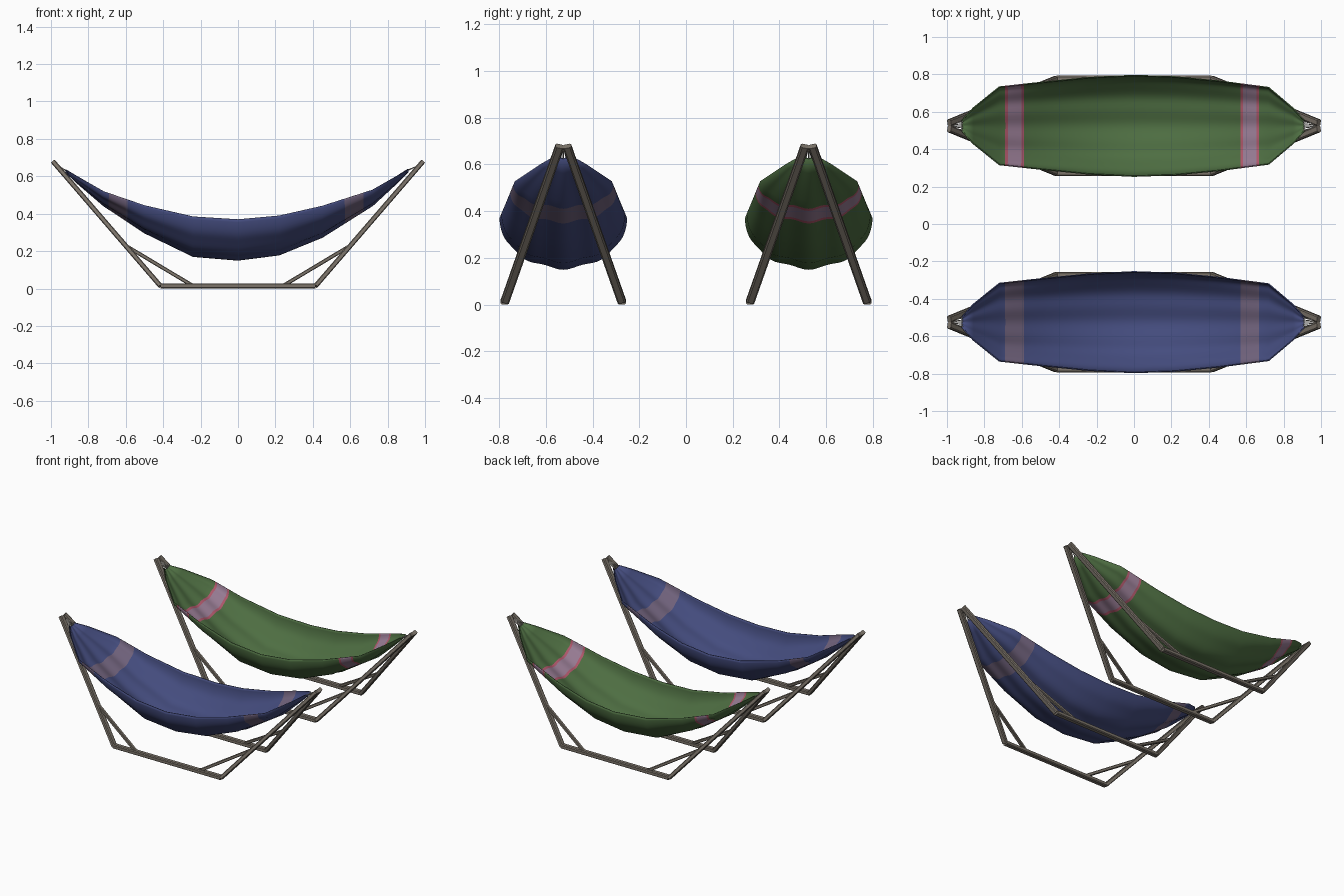
import bpy, bmesh, math
from mathutils import Vector

if "Cube" in bpy.data.objects:
    bpy.data.objects.remove(bpy.data.objects["Cube"])


def srgb(r, g, b):
    def f(c):
        c /= 255
        return c / 12.92 if c <= 0.04045 else ((c + 0.055) / 1.055) ** 2.4
    return (f(r), f(g), f(b), 1)


def material(name, rgb):
    m = bpy.data.materials.new(name)
    m.diffuse_color = srgb(*rgb)
    m.use_nodes = True
    m.node_tree.nodes["Principled BSDF"].inputs["Base Color"].default_value = m.diffuse_color
    return m


metal = material("warm grey metal", (124, 116, 106))
cord = material("pale cord", (190, 186, 178))
green = material("green cloth", (78, 110, 66))
blue = material("blue cloth", (68, 76, 126))
pink = material("pink stripe edge", (176, 88, 108))
mauve = material("mauve stripe", (152, 124, 148))
dusk = material("dusky mauve stripe", (112, 98, 124))


def finish(bm, name, mats, smooth=None):
    bmesh.ops.recalc_face_normals(bm, faces=bm.faces)
    me = bpy.data.meshes.new(name)
    bm.to_mesh(me)
    bm.free()
    ob = bpy.data.objects.new(name, me)
    bpy.context.collection.objects.link(ob)
    for m in mats:
        me.materials.append(m)
    if smooth:
        bpy.ops.object.select_all(action='DESELECT')
        ob.select_set(True)
        bpy.context.view_layer.objects.active = ob
        bpy.ops.object.shade_smooth_by_angle(angle=math.radians(smooth))
    return ob


def bar(bm, a, b, w, h, sides=8):
    """Straight tube from a to b with a rounded flat section (half sizes w, h)."""
    a, b = Vector(a), Vector(b)
    d = (b - a).normalized()
    ref = Vector((0, 1, 0)) if abs(d.y) < 0.9 else Vector((1, 0, 0))
    u = (ref - d * ref.dot(d)).normalized()
    v = d.cross(u)
    if sides == 8:
        c = 0.65
        sec = [(1, c), (c, 1), (-c, 1), (-1, c), (-1, -c), (-c, -1), (c, -1), (1, -c)]
    else:
        sec = [(math.cos(i * math.tau / sides), math.sin(i * math.tau / sides)) for i in range(sides)]
    rings = [[bm.verts.new(p + u * (w * s) + v * (h * t)) for s, t in sec] for p in (a, b)]
    n = len(sec)
    for i in range(n):
        j = (i + 1) % n
        bm.faces.new((rings[0][i], rings[0][j], rings[1][j], rings[1][i]))
    bm.faces.new(rings[0][::-1])
    bm.faces.new(rings[1])


# cloth outline: x, half width, rim height, belly height
OUTLINE = [(-0.92, 0.028, 0.636, 0.622), (-0.86, 0.095, 0.600, 0.567), (-0.72, 0.208, 0.520, 0.450),
           (-0.50, 0.232, 0.445, 0.304), (-0.24, 0.258, 0.385, 0.178), (0.0, 0.270, 0.370, 0.158),
           (0.22, 0.262, 0.390, 0.186), (0.45, 0.240, 0.442, 0.280), (0.72, 0.205, 0.528, 0.450),
           (0.85, 0.095, 0.602, 0.567), (0.91, 0.028, 0.640, 0.625)]


def outline_at(x):
    for p, q in zip(OUTLINE, OUTLINE[1:]):
        if x <= q[0]:
            t = (x - p[0]) / (q[0] - p[0])
            return [p[k] + (q[k] - p[k]) * t for k in (1, 2, 3)]
    return OUTLINE[-1][1:]


STRIPES = [(-0.69, -0.59), (0.57, 0.67)]
EDGE = 0.014


def hammock_cloth(name, yc, mats):
    xs = [p[0] for p in OUTLINE]
    for a, b in STRIPES:
        xs += [a, a + EDGE, b - EDGE, b]
    xs.sort()
    N = 40
    bm = bmesh.new()
    rows = []
    for x in xs:
        w, top, low = outline_at(x)
        row = []
        for i in range(N + 1):
            s = 2 * i / N - 1
            a = s * math.pi / 2
            # lengthwise folds fade out at the rim
            fold = 0.006 * math.cos(s * math.pi * 5) * (1 - s * s) * min(1, w / 0.2)
            z = low + (top - low) * (1 - math.cos(a)) - fold
            row.append(bm.verts.new((x, yc + w * math.sin(a), z)))
        rows.append(row)
    for k in range(len(xs) - 1):
        mid = (xs[k] + xs[k + 1]) / 2
        idx = 0
        for a, b in STRIPES:
            if a < mid < b:
                idx = 2 if a + EDGE < mid < b - EDGE else 1
        for i in range(N):
            f = bm.faces.new((rows[k][i], rows[k][i + 1], rows[k + 1][i + 1], rows[k + 1][i]))
            f.material_index = idx
    ob = finish(bm, name, mats, 50)
    sol = ob.modifiers.new("thickness", 'SOLIDIFY')
    sol.thickness = 0.006
    sol.offset = 0


def stand(name, yc):
    bm = bmesh.new()
    for sy in (-1, 1):
        foot_y, top_y = yc + sy * 0.25, yc + sy * 0.016
        # floor rail
        bar(bm, (-0.415, foot_y, 0.014), (0.415, foot_y, 0.014), 0.018, 0.014)
        for sx in (-1, 1):
            foot = Vector((sx * 0.415, foot_y, 0.014))
            top = Vector((sx * 0.988, top_y, 0.678))
            # sloping leg and its brace
            bar(bm, foot, top, 0.018, 0.013)
            bar(bm, foot.lerp(top, 0.325), (sx * 0.24, foot_y, 0.014), 0.011, 0.010)
    for sx in (-1, 1):
        # cross pin at the apex
        bar(bm, (sx * 0.972, yc - 0.035, 0.66), (sx * 0.972, yc + 0.035, 0.66), 0.007, 0.007)
    finish(bm, name, [metal], 30)


def cords(name, yc):
    bm = bmesh.new()
    for sx, x, z in ((-1, -0.915, 0.632), (1, 0.905, 0.635)):
        for i in range(-2, 3):
            bar(bm, (x, yc + i * 0.012, z - 0.006 + 0.002 * abs(i)),
                (sx * 0.97, yc + i * 0.004, 0.66), 0.0025, 0.0025, 6)
    finish(bm, name, [cord])


for label, yc, mats in (("green", 0.525, [green, pink, mauve]), ("blue", -0.525, [blue, dusk, dusk])):
    stand(label + "_hammock_stand", yc)
    hammock_cloth(label + "_hammock_cloth", yc, mats)
    cords(label + "_hammock_cords", yc)
